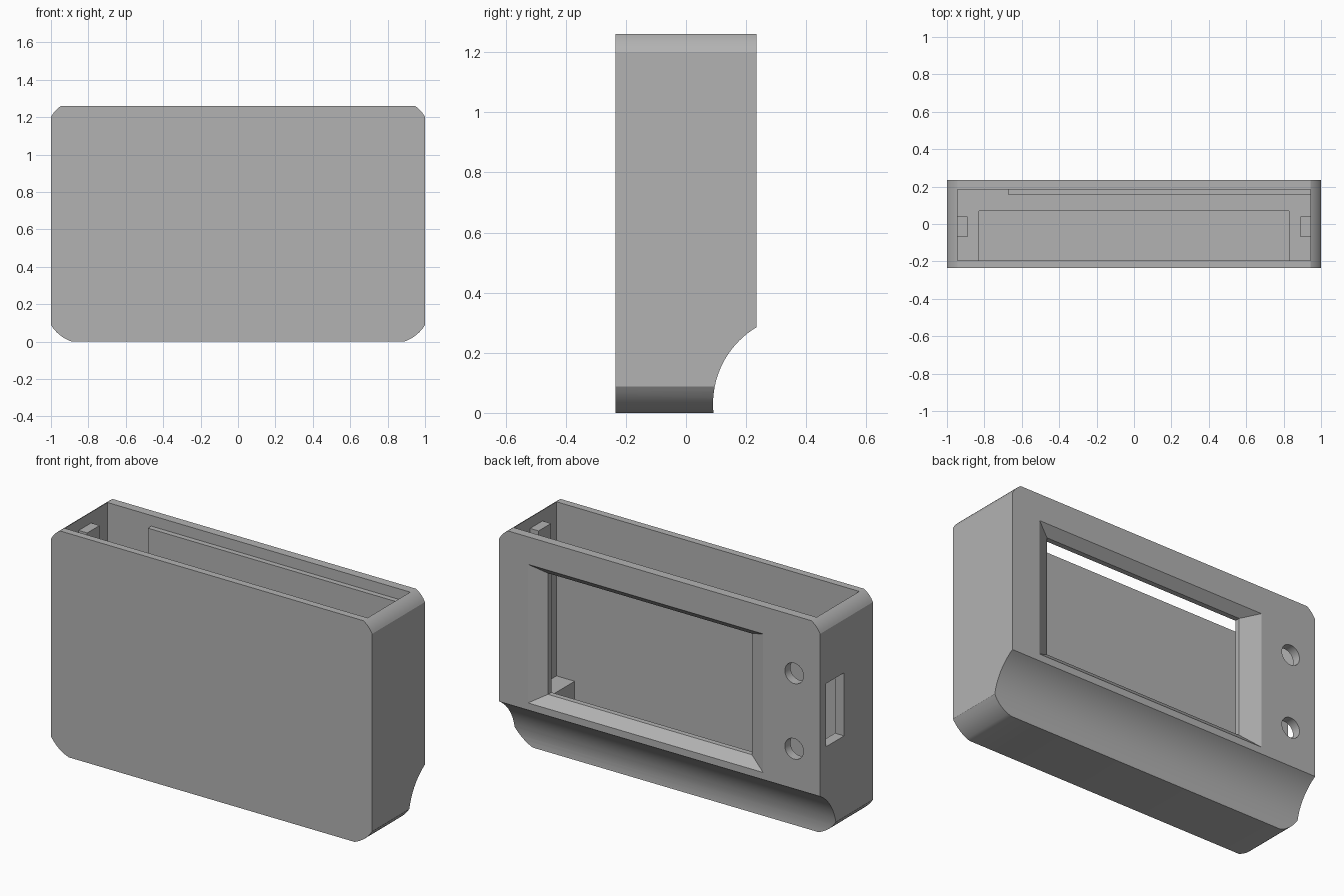
import bpy, bmesh, math
from mathutils import Vector

if "Cube" in bpy.data.objects:
    bpy.data.objects.remove(bpy.data.objects["Cube"], do_unlink=True)

grey = bpy.data.materials.new("plain_grey")
grey.use_nodes = True
grey.diffuse_color = (0.45, 0.45, 0.45, 1)
grey.node_tree.nodes["Principled BSDF"].inputs["Base Color"].default_value = (0.45, 0.45, 0.45, 1)


def loft(name, rings):
    """Closed solid through a list of equal-length point rings."""
    bm = bmesh.new()
    loops = [[bm.verts.new(p) for p in ring] for ring in rings]
    n = len(loops[0])
    for a, b in zip(loops, loops[1:]):
        for i in range(n):
            j = (i + 1) % n
            bm.faces.new((a[i], a[j], b[j], b[i]))
    bm.faces.new(loops[0])
    bm.faces.new(loops[-1])
    bmesh.ops.recalc_face_normals(bm, faces=bm.faces)
    mesh = bpy.data.meshes.new(name)
    bm.to_mesh(mesh)
    bm.free()
    mesh.materials.append(grey)
    ob = bpy.data.objects.new(name, mesh)
    bpy.context.collection.objects.link(ob)
    return ob


def rect(x0, x1, z0, z1, y):
    return [(x0, y, z0), (x1, y, z0), (x1, y, z1), (x0, y, z1)]


def box(name, x0, x1, y0, y1, z0, z1):
    return loft(name, [rect(x0, x1, z0, z1, y) for y in (y0, y1)])


def circle(r, y, x, z, n):
    return [(x + r * math.cos(2 * math.pi * i / n), y, z + r * math.sin(2 * math.pi * i / n))
            for i in range(n)]


def arc(p, q, bulge, n=8):
    """Shallow outward arc from p to q, bulging to the right of travel."""
    p, q = Vector(p), Vector(q)
    d = q - p
    side = Vector((d.y, -d.x)).normalized()
    return [p + d * t + side * bulge * 4 * t * (1 - t) for t in (i / n for i in range(n + 1))]


def combine(target, other, operation):
    mod = target.modifiers.new("cut", "BOOLEAN")
    mod.operation = operation
    mod.solver = "EXACT"
    mod.object = other
    bpy.context.view_layer.objects.active = target
    bpy.ops.object.modifier_apply(modifier=mod.name)
    bpy.data.objects.remove(other, do_unlink=True)


# Outer block with eased corners
half = arc((0.89, 0), (1, 0.088), 0.012) + arc((1, 1.2), (0.945, 1.26), 0.006)
outline = [(p.x, p.y) for p in half] + [(-p.x, p.y) for p in reversed(half)]
shell = loft("case_shell", [[(x, y, z) for x, z in outline] for y in (-0.235, 0.235)])

# Hollow finger cove along the lower back
cove = loft("cove_cutter", [[(x, 0.387 + p[0], 0.03 + p[2]) for p in circle(0.297, 0, 0, 0, 96)]
                            for x in (-1.2, 1.2)])

# Inside: main cavity, thinner back by the buttons, lid recess, lower pocket
cutters = [
    cove,
    box("cavity_cutter", -0.943, 0.943, -0.195, 0.155, 0.28, 1.4),
    box("button_bay_cutter", -0.943, -0.67, 0.1, 0.185, 0.28, 1.4),
    box("lid_recess_cutter", -0.943, 0.943, 0.1, 0.185, 1.2, 1.4),
    box("pocket_cutter", -0.83, 0.83, -0.195, 0.07, 0.055, 0.4),
    box("port_cutter", -1.2, -0.9, 0.022, 0.185, 0.545, 0.9),
]

# Screen window with sloped surround
inner, outer = (-0.54, 0.73, 0.378, 1.06), (-0.645, 0.82, 0.325, 1.105)
cutters.append(loft("window_cutter", [rect(*inner, 0.1), rect(*inner, 0.185),
                                      rect(*outer, 0.235), rect(*outer, 0.3)]))

# Two button holes
for z in (0.51, 0.935):
    cutters.append(loft("button_hole_cutter", [circle(0.058, y, -0.838, z, 32) for y in (0.1, 0.3)]))

for cutter in cutters:
    combine(shell, cutter, "DIFFERENCE")

# Lid tabs on the side walls
for side, name in ((-1, "right_lid_tab"), (1, "left_lid_tab")):
    x0, x1 = sorted((side * 0.89, side * 0.95))
    combine(shell, box(name, x0, x1, -0.07, 0.04, 0.95, 1.2), "UNION")

bpy.ops.object.select_all(action="DESELECT")
shell.select_set(True)
bpy.context.view_layer.objects.active = shell
bpy.ops.object.shade_smooth_by_angle(angle=math.radians(25))
